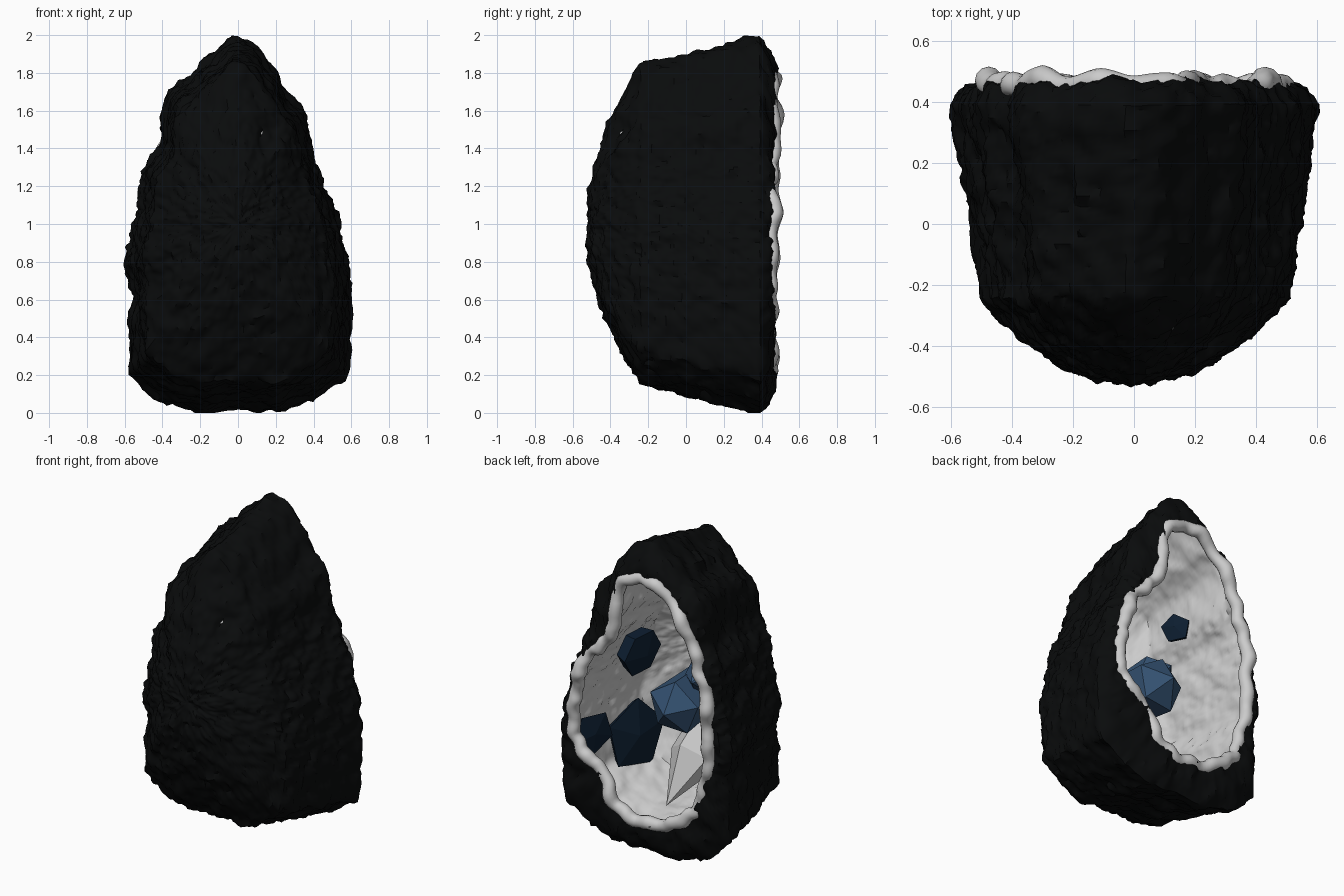
import bpy, bmesh, math, random
from mathutils import Vector, noise

if "Cube" in bpy.data.objects:
    bpy.data.objects.remove(bpy.data.objects["Cube"])

random.seed(4)
N = 240                       # points round each loop
CX, CZ = 0.0, 0.95            # centre used to sample the outlines

# Front outline of the stone and outline of the opening, as (x, z)
OUTLINE = [(-.02, 2.01), (-.14, 1.91), (-.24, 1.8), (-.38, 1.7), (-.40, 1.58), (-.41, 1.42),
           (-.50, 1.3), (-.53, 1.1), (-.60, .78), (-.56, .6), (-.585, .4), (-.58, .2),
           (-.42, .06), (-.2, -.005), (0, .02), (.2, -.005), (.4, .07), (.58, .19), (.59, .4),
           (.60, .6), (.585, .8), (.54, 1.0), (.46, 1.2), (.38, 1.42), (.355, 1.6), (.26, 1.7),
           (.20, 1.82), (.10, 1.95)]
OPENING = [(0, 1.78), (-.12, 1.77), (-.2, 1.70), (-.32, 1.55), (-.40, 1.35), (-.46, 1.15),
           (-.48, .88), (-.46, .6), (-.38, .38), (-.17, .22), (.05, .21), (.2, .27),
           (.27, .45), (.42, .56), (.48, .66), (.48, .85), (.44, 1.05), (.37, 1.19),
           (.24, 1.30), (.18, 1.43), (.17, 1.62), (.12, 1.73)]


def sample(points):
    """Resample an outline by shooting rays from the centre, then soften it."""
    pts = [Vector((x - CX, z - CZ)) for x, z in points]
    radii = []
    for i in range(N):
        a = 2 * math.pi * i / N
        d = Vector((math.cos(a), math.sin(a)))
        hits = []
        for p, q in zip(pts, pts[1:] + pts[:1]):
            e = q - p
            den = d.x * e.y - d.y * e.x
            if abs(den) < 1e-9:
                continue
            t = (p.x * e.y - p.y * e.x) / den
            s = (p.x * d.y - p.y * d.x) / den
            if t > 0 and -1e-6 <= s <= 1 + 1e-6:
                hits.append(t)
        radii.append(max(hits))
    radii = [(radii[i - 1] + radii[i] * 2 + radii[(i + 1) % N]) / 4 for i in range(N)]
    return [(CX + r * math.cos(2 * math.pi * i / N), CZ + r * math.sin(2 * math.pi * i / N))
            for i, r in enumerate(radii)]


def material(name, color):
    m = bpy.data.materials.new(name)
    m.diffuse_color = (*color, 1)
    m.use_nodes = True
    m.node_tree.nodes["Principled BSDF"].inputs["Base Color"].default_value = m.diffuse_color
    return m


def finish(name, bm, mat=None, smooth=True):
    mesh = bpy.data.meshes.new(name)
    bm.to_mesh(mesh)
    bm.free()
    ob = bpy.data.objects.new(name, mesh)
    bpy.context.collection.objects.link(ob)
    if mat:
        mesh.materials.append(mat)
    if smooth:
        bpy.ops.object.select_all(action='DESELECT')
        bpy.context.view_layer.objects.active = ob
        ob.select_set(True)
        bpy.ops.object.shade_smooth_by_angle(angle=math.radians(40))
    return ob


outline, opening = sample(OUTLINE), sample(OPENING)


def shell(name, inset, rough, mat, inward):
    """Loft from the opening over the back face, along the sides and over the front dome."""
    k = 1 - inset / 0.6
    rows = []
    for j in range(9):                                   # rounded back face
        f = j / 8
        y = .465 - inset - .075 * f ** 3
        rows.append([(ox + (px * k - ox) * f, y, oz + (1 + (pz - 1) * k - oz) * f)
                     for (ox, oz), (px, pz) in zip(opening, outline)])
    for j in range(1, 33):                               # tapering sides
        y = .39 - inset - (.63 - inset) * j / 32
        s = (.84 + .16 * (y + .24) / .63) * k
        rows.append([(x * s, y, 1 + (z - 1) * s) for x, z in outline])
    for j in range(1, 36):                               # front dome
        t = 1 - j / 36
        s = .84 * k * t
        y = -.24 - (.28 - inset) * (1 - t * t)
        rows.append([(x * s, y, 1 + (z - 1) * s) for x, z in outline])
    bm = bmesh.new()
    rings = [[bm.verts.new(c) for c in row] for row in rows]
    for a, b in zip(rings, rings[1:]):
        for i in range(N):
            n = (i + 1) % N
            bm.faces.new((a[i], a[n], b[n], b[i]))
    tip = bm.verts.new((0, -.52 + inset, 1))
    for i in range(N):
        bm.faces.new((rings[-1][i], rings[-1][(i + 1) % N], tip))
    bmesh.ops.recalc_face_normals(bm, faces=bm.faces)
    bm.normal_update()
    if tip.normal.y > 0:
        bmesh.ops.reverse_faces(bm, faces=bm.faces)
    bm.normal_update()
    # rocky bumps
    moves = [(v, v.normal * rough * (noise.noise(v.co * 9) + .7 * noise.noise(v.co * 25)
                                     + .35 * noise.noise(v.co * 55)))
             for v in bm.verts]
    for v, m in moves:
        v.co += m
        v.co.z = min(2, max(0, v.co.z))
    if inward:
        bmesh.ops.reverse_faces(bm, faces=bm.faces)
    return finish(name, bm, mat)


rock = material("dark_rock", (.003, .0035, .0037))
navy = material("navy_crystal", (.004, .013, .03))
blue = material("blue_crystal", (.035, .085, .17))

shell("rock_crust", 0, .024, rock, False)
shell("cavity_lining", .03, .014, None, True)

# Pale rolled rim round the opening
bm = bmesh.new()
rings = []
for i in range(N):
    x, z = opening[i]
    x0, z0 = opening[i - 3]
    x1, z1 = opening[(i + 3) % N]
    out = Vector((z1 - z0, 0, x0 - x1)).normalized()
    wob = noise.noise(Vector((x, 0, z)) * 8)
    c = Vector((x, .452 + .03 * wob + .015 * (z - 1), z)) + out * .02 * noise.noise(Vector((x, 5, z)) * 12)
    rings.append([bm.verts.new(c + (out * math.cos(a) + Vector((0, 1, 0)) * math.sin(a)) * (.04 + .01 * wob))
                  for a in [2 * math.pi * j / 12 for j in range(12)]])
for i in range(N):
    a, b = rings[i], rings[(i + 1) % N]
    for j in range(12):
        n = (j + 1) % 12
        bm.faces.new((a[j], b[j], b[n], a[n]))
bmesh.ops.recalc_face_normals(bm, faces=bm.faces)
finish("opening_rim", bm)


def crystal(name, base, tip, r, mat, shoulder=.72, sides=6):
    """Faceted prism growing from base and closing to a point."""
    base, tip = Vector(base), Vector(tip)
    q = (tip - base).to_track_quat('Z', 'Y')
    length = (tip - base).length
    turn = random.uniform(0, 1)
    bm = bmesh.new()
    rings = []
    for h, k in ((0, .85), (shoulder, 1)):
        rings.append([bm.verts.new(base + q @ Vector((
            r * k * math.cos(turn + 2 * math.pi * i / sides),
            r * k * math.sin(turn + 2 * math.pi * i / sides), length * h))) for i in range(sides)])
    top = bm.verts.new(tip)
    for i in range(sides):
        n = (i + 1) % sides
        bm.faces.new((rings[0][i], rings[0][n], rings[1][n], rings[1][i]))
        bm.faces.new((rings[1][i], rings[1][n], top))
    bm.faces.new(rings[0][::-1])
    finish(name, bm, mat, smooth=False)


# Crystals on the front wall and on the side walls of the cavity
crystal("blue_crystal_large", (-.01, -.33, .87), (-.05, .3, .85), .17, blue, .82, 5)
crystal("blue_crystal_small", (-.12, -.3, 1.0), (-.15, .16, 1.03), .12, blue)
crystal("white_crystal", (-.05, -.28, .68), (0, .2, .22), .15, None, .5, 5)
crystal("navy_crystal_low", (.46, -.1, .45), (.38, -.08, .46), .22, navy, .6, 5)
crystal("navy_crystal_high", (.38, 0, 1.06), (.26, .02, 1.04), .15, navy, .7)
crystal("navy_crystal_side", (-.33, 0, 1.40), (-.27, .04, 1.39), .09, navy, .6, 5)
crystal("navy_crystal_edge", (.48, .28, .6), (.43, .3, .6), .14, navy, .6, 5)
